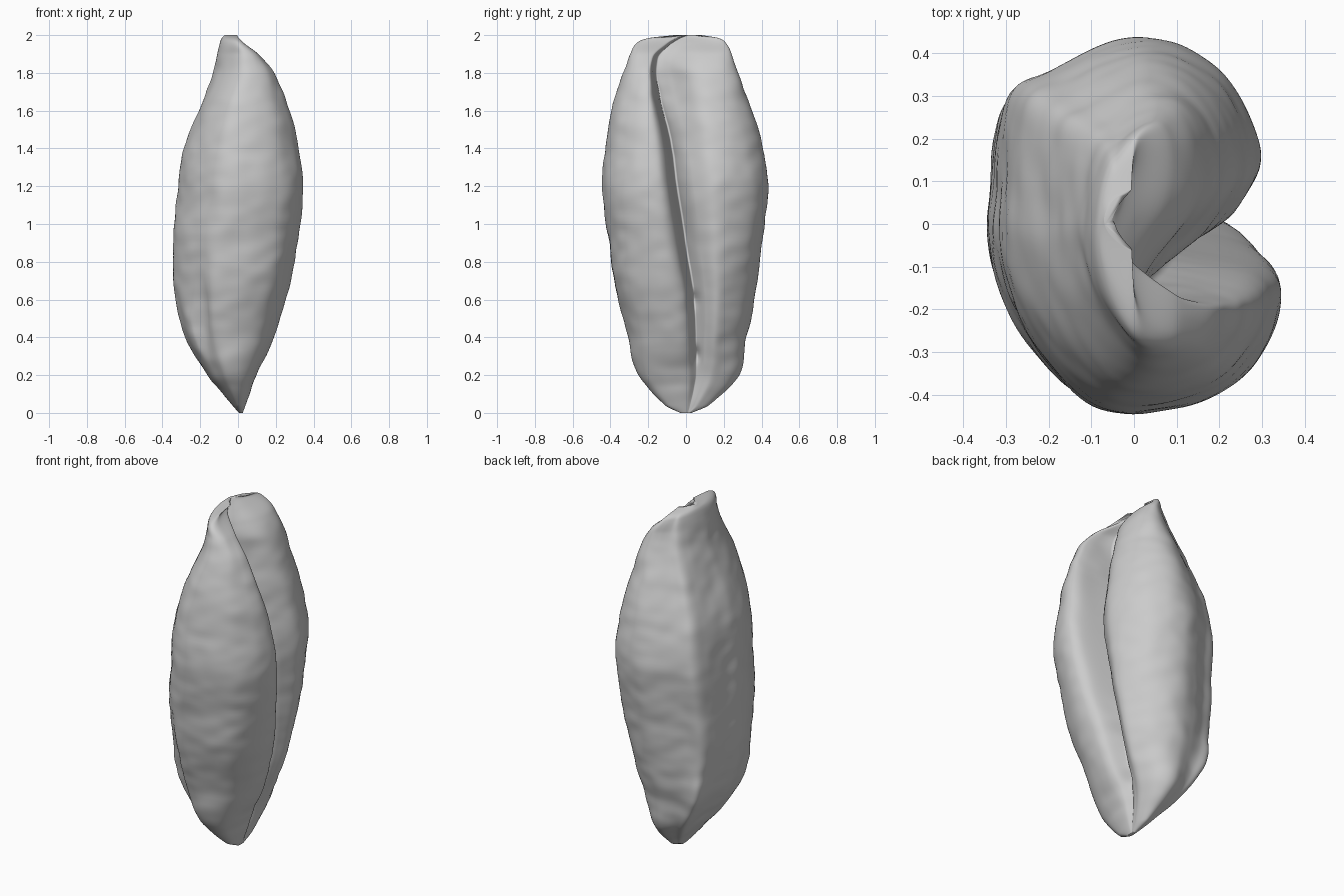
import bpy
import bmesh
import math
from mathutils import Vector, noise

cube = bpy.data.objects.get("Cube")
if cube:
    bpy.data.objects.remove(cube, do_unlink=True)

RINGS = 150
SIDES = 180

# Outline of one slice in unit half widths, starting at the groove and passing the back
SECTION = [(.58, 0), (.74, .17), (.87, .38), (.78, .6), (.58, .82), (.3, .96),
           (0, 1), (-.3, .94), (-.6, .82), (-.85, .73), (-.94, .53), (-.98, .2),
           (-1, -.08), (-.9, -.42), (-.66, -.74), (-.3, -.99), (.2, -1),
           (.64, -.87), (.9, -.62), (1, -.34), (.92, -.14)]

# Height, then the extents in x and in y
PROFILE = [(0, .005, .025, -.03, .03), (.04, -.03, .04, -.11, .12),
           (.2, -.16, .1, -.25, .28), (.4, -.28, .19, -.3, .32),
           (.6, -.325, .255, -.35, .36), (.8, -.345, .3, -.39, .39),
           (1.2, -.32, .345, -.435, .435), (1.4, -.285, .325, -.415, .405),
           (1.6, -.21, .275, -.385, .35), (1.8, -.13, .19, -.325, .28),
           (1.9, -.11, .1, -.29, .245), (1.96, -.095, .01, -.255, .21),
           (1.985, -.085, -.025, -.19, .17), (2, -.07, -.045, -.06, .08)]

# Height, sideways drift of the groove, its depth, and the hollow of the back lip
GROOVE = [(0, .01, 0, 0), (.2, .04, .02, 0), (.6, .04, .05, 0), (.9, 0, .09, 0),
          (1.2, -.045, .11, .01), (1.5, -.08, .09, .06), (1.75, -.13, .05, .11),
          (1.88, -.13, .02, .07), (1.95, -.06, .01, .02), (2, 0, 0, 0)]


def sample(table, z):
    """Smooth interpolation of the table rows at a height."""
    i = 0
    while i < len(table) - 2 and z > table[i + 1][0]:
        i += 1
    a, b = table[i], table[i + 1]
    before, after = table[max(i - 1, 0)], table[min(i + 2, len(table) - 1)]
    span = b[0] - a[0]
    t = min(max((z - a[0]) / span, 0), 1)
    row = []
    for k in range(1, len(a)):
        slope_a = (b[k] - before[k]) / (b[0] - before[0]) * span
        slope_b = (after[k] - a[k]) / (after[0] - a[0]) * span
        row.append(a[k] + t * slope_a
                   + t * t * (3 * (b[k] - a[k]) - 2 * slope_a - slope_b)
                   + t ** 3 * (2 * (a[k] - b[k]) + slope_a + slope_b))
    return row


def outline(u):
    """Point on the closed slice outline, u from 0 to 1."""
    count = len(SECTION)
    i = int(u * count)
    t = u * count - i
    p, a, b, n = (Vector(SECTION[(i + k) % count]) for k in (-1, 0, 1, 2))
    return a + ((b - p) * t + (2 * p - 5 * a + 4 * b - n) * t * t
                + (3 * a - p - 3 * b + n) * t ** 3) / 2


def bell(value, width):
    return math.exp(-(value / width) ** 2)


def surface_point(u, z):
    x0, x1, y0, y1 = sample(PROFILE, z)
    drift, depth, hollow = sample(GROOVE, z)
    unit = outline(u)
    x = (x0 + x1) / 2 + unit.x * (x1 - x0) / 2
    y = (y0 + y1) / 2 + unit.y * (y1 - y0) / 2
    s = min(u, 1 - u)
    around = u if u < .5 else u - 1
    # Groove with a sharp bottom, filled in towards the lower end
    y += drift * bell(s, .12)
    x -= depth * math.exp(-s / .018)
    x += .45 * (x1 - x) * bell(s, .06) * max(0, 1 - z / .9)
    # Wide hollow between the lobes near the top, and the curled top ridge
    x -= hollow * bell(around - .035, .065)
    x += .05 * unit.y ** 2 * min(1, max(0, (z - 1.65) / .25))
    # Two pits in the lower groove
    for pit in (.31, .6):
        x -= .035 * bell(z - pit, .035) * bell(s, .02)
    # Low bulges on the flat side, with a crease beside the front one
    low = bell(z - .4, .18)
    y += low * (.04 * bell(u - .42, .05) - .055 * bell(u - .63, .03))
    x -= .015 * low * bell(u - .42, .05)
    x += .03 * bell(u - .68, .018) * bell(z - .55, .2)
    # Wrinkled skin
    fade = min(1, z / .15, (2 - z) / .15)
    rough = (noise.noise(Vector((x * 4, y * 4, z * 4))) * .008
             + noise.noise(Vector((x * 9, y * 9, z * 14))) * .005)
    outward = Vector((x, y, 0)).normalized() * rough * fade
    return Vector((x, y, z)) + outward


# Seed body
bm = bmesh.new()
rings = []
for r in range(RINGS + 1):
    height = 1 - math.cos(math.pi * r / RINGS)
    rings.append([bm.verts.new(surface_point(i / SIDES, height)) for i in range(SIDES)])
for low, high in zip(rings, rings[1:]):
    for i in range(SIDES):
        j = (i + 1) % SIDES
        bm.faces.new((low[i], low[j], high[j], high[i]))
bm.faces.new(rings[0][::-1])
bm.faces.new(rings[-1])
bmesh.ops.recalc_face_normals(bm, faces=bm.faces)
mesh = bpy.data.meshes.new("seed_body")
bm.to_mesh(mesh)
bm.free()

seed = bpy.data.objects.new("seed_body", mesh)
bpy.context.collection.objects.link(seed)
for polygon in mesh.polygons:
    polygon.use_smooth = True

# Grey shell colour
grey = bpy.data.materials.new("shell_grey")
grey.use_nodes = True
grey.diffuse_color = (.6, .6, .6, 1)
grey.node_tree.nodes["Principled BSDF"].inputs["Base Color"].default_value = (.6, .6, .6, 1)
mesh.materials.append(grey)
